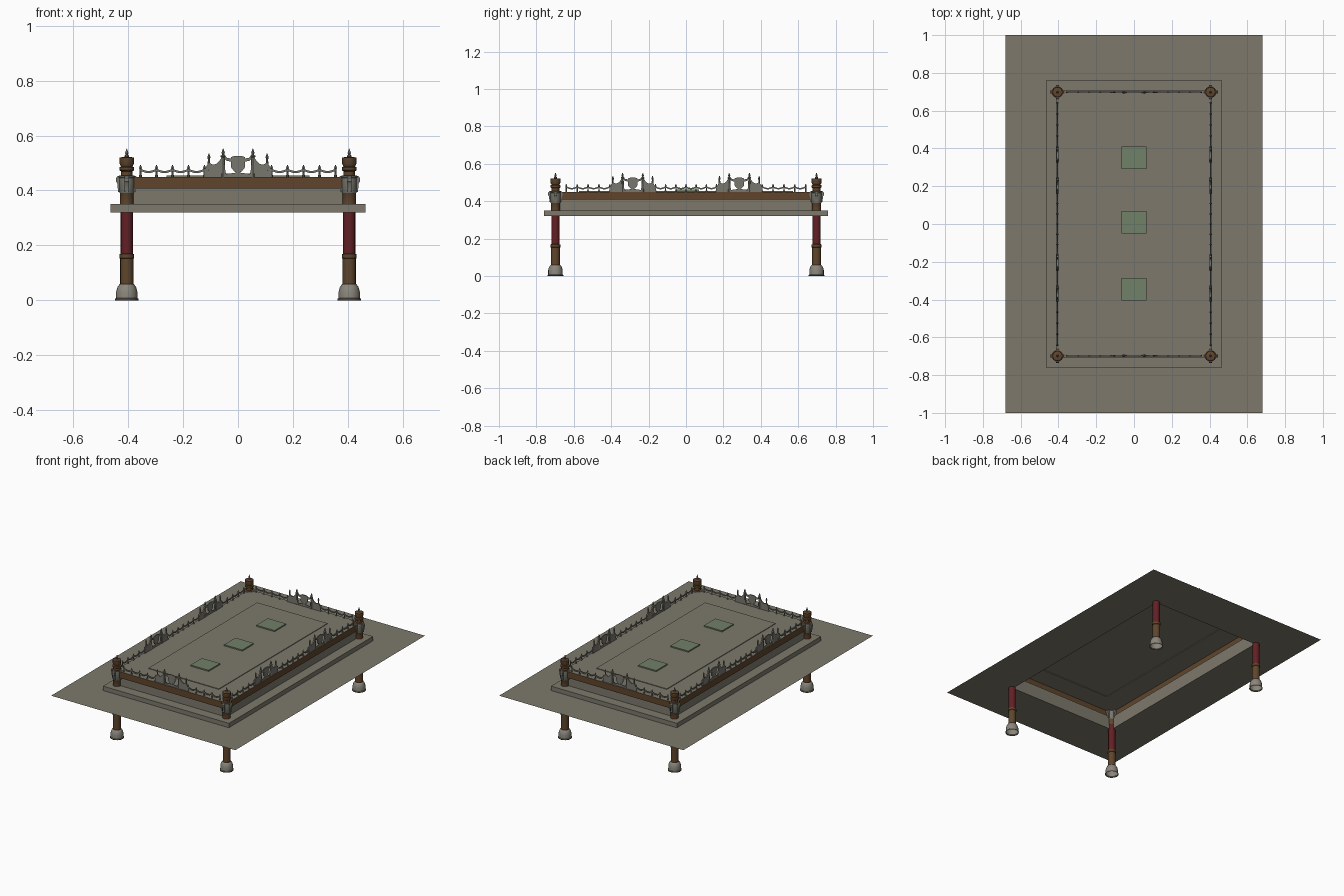
import bpy, bmesh, math
from mathutils import Matrix, Vector

if "Cube" in bpy.data.objects:
    bpy.data.objects.remove(bpy.data.objects["Cube"])


def mat(name, r, g, b):
    m = bpy.data.materials.new(name)
    m.diffuse_color = (r, g, b, 1)
    m.use_nodes = True
    m.node_tree.nodes["Principled BSDF"].inputs["Base Color"].default_value = m.diffuse_color
    return m


STONE = mat("warm_grey_stone", 0.205, 0.19, 0.15)
BROWN = mat("bronze_brown", 0.115, 0.06, 0.025)
RED = mat("deep_red", 0.125, 0.014, 0.018)
GREEN = mat("skylight_green", 0.165, 0.22, 0.14)
PALE = mat("pale_foot_grey", 0.25, 0.24, 0.2)
IRON = mat("railing_grey", 0.19, 0.185, 0.155)


def finish(name, bm, mats, smooth=False):
    me = bpy.data.meshes.new(name)
    bm.to_mesh(me)
    bm.free()
    for m in mats:
        me.materials.append(m)
    ob = bpy.data.objects.new(name, me)
    bpy.context.collection.objects.link(ob)
    if smooth:
        bpy.context.view_layer.objects.active = ob
        ob.select_set(True)
        bpy.ops.object.shade_smooth_by_angle(angle=math.radians(35))
        ob.select_set(False)
    return ob


def rect_loft(name, rects, m, cap=False, center=(0, 0)):
    """Rectangular rings (half x, half y, z) joined one to the next."""
    bm = bmesh.new()
    cx, cy = center
    rings = [[bm.verts.new((cx + sx * hx, cy + sy * hy, z))
              for sx, sy in ((-1, -1), (1, -1), (1, 1), (-1, 1))]
             for hx, hy, z in rects]
    for a, b in zip(rings, rings[1:]):
        for i in range(4):
            j = (i + 1) % 4
            bm.faces.new((a[i], a[j], b[j], b[i]))
    if cap:
        bm.faces.new(rings[-1])
    return finish(name, bm, [m])


def lathe(bm, profile, sides, at=(0, 0, 0), rot=0.0):
    """Profile rows: radius, z, material index of the segment above."""
    rings = []
    for r, z, _ in profile:
        rings.append([bm.verts.new((at[0] + r * math.cos(rot + 2 * math.pi * k / sides),
                                    at[1] + r * math.sin(rot + 2 * math.pi * k / sides),
                                    at[2] + z)) for k in range(sides)])
    for n in range(len(rings) - 1):
        a, b = rings[n], rings[n + 1]
        for i in range(sides):
            j = (i + 1) % sides
            f = bm.faces.new((a[i], a[j], b[j], b[i]))
            f.material_index = profile[n][2]
    bm.faces.new(rings[-1]).material_index = profile[-1][2]


def plate(bm, pts, th):
    """Outline in x-z, given thickness along y."""
    front = [bm.verts.new((x, -th / 2, z)) for x, z in pts]
    back = [bm.verts.new((x, th / 2, z)) for x, z in pts]
    fs = [bm.faces.new(front), bm.faces.new(back[::-1])]
    n = len(pts)
    for i in range(n):
        j = (i + 1) % n
        fs.append(bm.faces.new((front[j], front[i], back[i], back[j])))
    bmesh.ops.recalc_face_normals(bm, faces=fs)


# Canopy sheet, slab, wall, cornice band and roof deck
WX, WY = 0.40, 0.695
rect_loft("canopy_sheet", [(0.68, 1.0, 0.32), (WX, WY, 0.32)], STONE)
rect_loft("slab", [(0.465, 0.76, 0.3205), (0.465, 0.76, 0.35), (WX, WY, 0.35)], STONE)
rect_loft("wall", [(WX, WY, 0.32), (WX, WY, 0.408)], STONE)
rect_loft("cornice_band", [(WX, WY, 0.408), (0.412, 0.708, 0.408), (0.412, 0.708, 0.45)], BROWN)
rect_loft("roof_deck", [(0.412, 0.708, 0.45), (0.26, 0.573, 0.45), (0.26, 0.573, 0.454)], STONE, True)
for i, y in enumerate((-0.345, 0.01, 0.35)):
    rect_loft(f"skylight_{i}", [(0.067, 0.06, 0.454), (0.067, 0.06, 0.462)], GREEN, True, (0, y))

# Corner columns: foot, shaft, capital and finial
COLUMN = [(0.042, 0, 1), (0.042, 0.006, 0), (0.039, 0.008, 0), (0.039, 0.03, 0),
          (0.034, 0.048, 0), (0.027, 0.058, 1), (0.024, 0.06, 1), (0.024, 0.152, 1),
          (0.027, 0.154, 1), (0.027, 0.168, 1), (0.022, 0.17, 2), (0.022, 0.35, 1),
          (0.025, 0.35, 1), (0.025, 0.39, 3), (0.028, 0.395, 3), (0.028, 0.445, 3),
          (0.031, 0.447, 3), (0.031, 0.453, 1), (0.021, 0.455, 1), (0.021, 0.47, 1),
          (0.027, 0.474, 1), (0.027, 0.484, 1), (0.021, 0.488, 1), (0.026, 0.497, 1),
          (0.026, 0.52, 1), (0.006, 0.523, 3), (0.003, 0.53, 3), (0.006, 0.536, 3),
          (0.001, 0.552, 3)]
BRACKET = [(0.024, 0.395), (0.032, 0.395), (0.034, 0.425), (0.039, 0.432),
           (0.039, 0.445), (0.033, 0.453), (0.024, 0.453)]
for sx in (-1, 1):
    for sy in (-1, 1):
        tag = ("left" if sx < 0 else "right") + ("_front" if sy < 0 else "_back")
        bm = bmesh.new()
        lathe(bm, COLUMN, 16)
        for k in range(4):
            b2 = bmesh.new()
            plate(b2, BRACKET, 0.016)
            b2.transform(Matrix.Rotation(k * math.pi / 2, 4, 'Z'))
            tmp = bpy.data.meshes.new("tmp")
            b2.to_mesh(tmp)
            b2.free()
            n = len(bm.faces)
            bm.from_mesh(tmp)
            bpy.data.meshes.remove(tmp)
            bm.faces.ensure_lookup_table()
            for f in bm.faces[n:]:
                f.material_index = 3
        ob = finish("column_" + tag, bm, [PALE, BROWN, RED, IRON], True)
        ob.location = (sx * 0.405, sy * 0.698, 0)

# Railings: balusters with scalloped rail, and tall crests with shields
BALUSTER = [(0.005, 0, 0), (0.005, 0.006, 0), (0.003, 0.008, 0), (0.003, 0.028, 0),
            (0.0055, 0.031, 0), (0.001, 0.043, 0)]
TALL = [(0.007, 0, 0), (0.006, 0.07, 0), (0.009, 0.073, 0), (0.009, 0.077, 0),
        (0.004, 0.08, 0), (0.006, 0.087, 0), (0.001, 0.102, 0)]
SIDE = [(0.005, 0, 0), (0.004, 0.065, 0), (0.006, 0.07, 0), (0.001, 0.085, 0)]


def stretch(bm, x0, x1):
    n = max(1, round((x1 - x0) / 0.057))
    step = (x1 - x0) / n
    for k in range(n + 1):
        lathe(bm, BALUSTER, 6, (x0 + k * step, 0, 0.45))
    m = n * 6
    xs = [x0 + (x1 - x0) * k / m for k in range(m + 1)]
    zs = [0.476 - 0.009 * math.sin(math.pi * ((k % 6) / 6)) for k in range(m + 1)]
    low = list(zip(xs, [z - 0.004 for z in zs]))
    high = list(zip(xs, [z + 0.004 for z in zs]))
    plate(bm, low + high[::-1], 0.005)


def crest(bm, cx):
    for s in (-1, 1):
        # swept wing between outer finial and tall post
        top = [(0.052 + 0.053 * t / 6, 0.532 - 0.03 * math.sin(math.pi * t / 6 * 0.8)
                - 0.012 * t / 6) for t in range(7)]
        wing = top + [(0.108, 0.50), (0.122, 0.476), (0.122, 0.45), (0.04, 0.45), (0.046, 0.47)]
        plate(bm, [(cx + s * x, z) for x, z in wing], 0.008)
        lathe(bm, TALL, 8, (cx + s * 0.054, 0, 0.45))
        lathe(bm, SIDE, 6, (cx + s * 0.106, 0, 0.45))
        # thin swag joining the shield to the post
        plate(bm, [(cx + s * x, z) for x, z in
                   ((0.024, 0.516), (0.04, 0.519), (0.054, 0.536), (0.054, 0.523),
                    (0.042, 0.508), (0.024, 0.505))], 0.006)
    plate(bm, [(cx + x, z) for x, z in
               ((-0.025, 0.522), (-0.012, 0.526), (0.012, 0.526), (0.025, 0.522), (0.026, 0.485),
                (0.014, 0.47), (0, 0.463), (-0.014, 0.47), (-0.026, 0.485))], 0.006)
    plate(bm, [(cx - 0.045, 0.45), (cx + 0.045, 0.45), (cx + 0.045, 0.46),
               (cx, 0.466), (cx - 0.045, 0.46)], 0.006)


def railing(name, half, crests, place, angle):
    bm = bmesh.new()
    start = -half
    for c in crests:
        stretch(bm, start, c - 0.122)
        crest(bm, c)
        start = c + 0.122
    stretch(bm, start, half)
    ob = finish(name, bm, [IRON])
    ob.matrix_world = Matrix.Translation(Vector(place)) @ Matrix.Rotation(angle, 4, 'Z')


railing("front_railing", 0.355, [0], (0, -0.698, 0), 0)
railing("back_railing", 0.355, [0], (0, 0.698, 0), math.pi)
railing("right_railing", 0.64, [-0.285, 0.285], (0.405, 0, 0), math.pi / 2)
railing("left_railing", 0.64, [-0.285, 0.285], (-0.405, 0, 0), -math.pi / 2)
